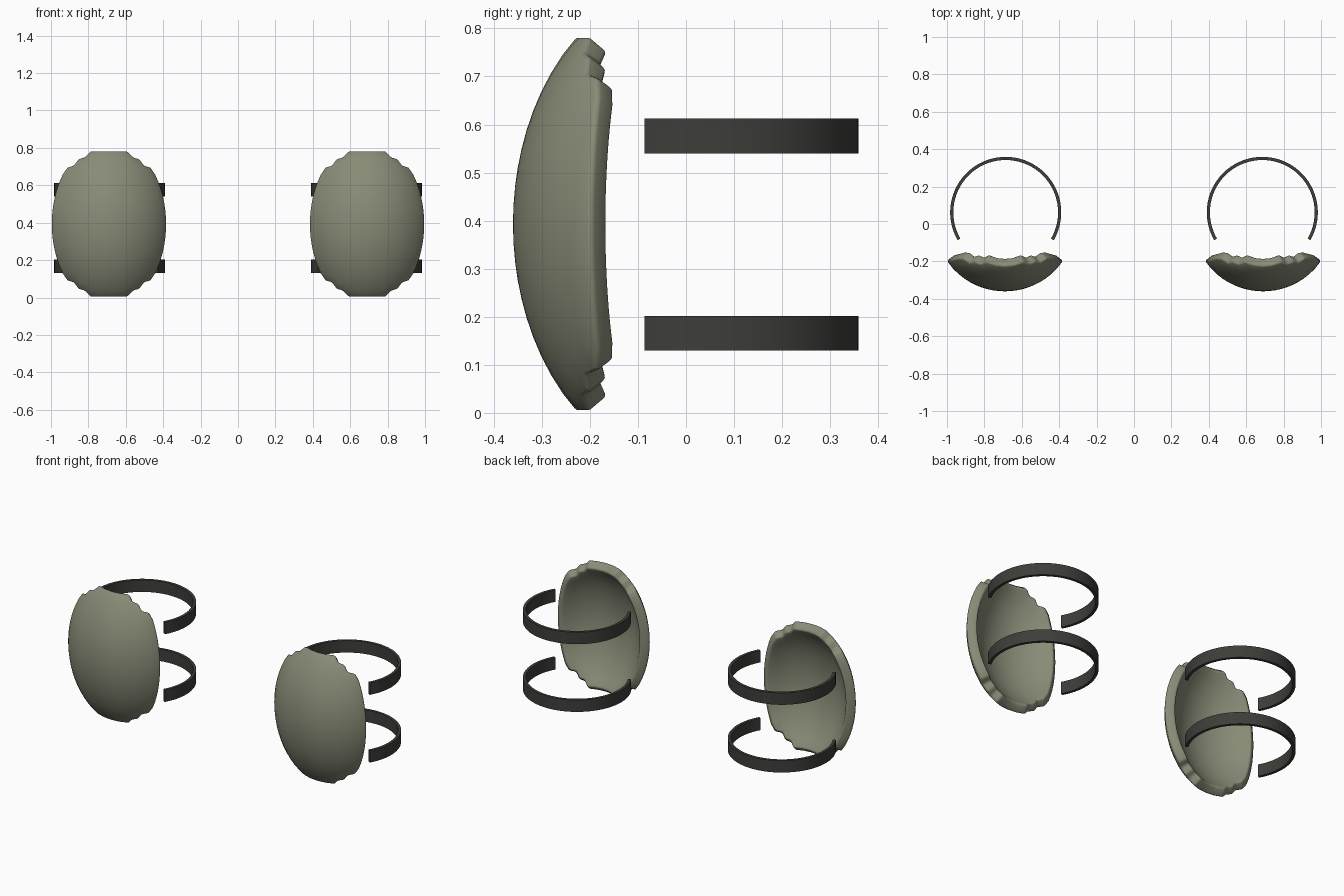
import bpy, bmesh, math
from mathutils import Vector

cube = bpy.data.objects.get("Cube")
if cube:
    bpy.data.objects.remove(cube, do_unlink=True)


def material(name, rgb):
    m = bpy.data.materials.new(name)
    m.use_nodes = True
    col = (*rgb, 1.0)
    m.diffuse_color = col
    bsdf = next(n for n in m.node_tree.nodes if n.type == 'BSDF_PRINCIPLED')
    bsdf.inputs["Base Color"].default_value = col
    bsdf.inputs["Roughness"].default_value = 0.8
    return m


OLIVE = material("olive_grey", (0.25, 0.26, 0.185))
BLACK = material("strap_black", (0.047, 0.047, 0.042))


def finish(name, bm, mat, loc):
    me = bpy.data.meshes.new(name)
    bm.to_mesh(me)
    bm.free()
    me.materials.append(mat)
    ob = bpy.data.objects.new(name, me)
    ob.location = loc
    bpy.context.collection.objects.link(ob)
    return ob


def smooth(ob, degrees):
    bpy.ops.object.select_all(action='DESELECT')
    ob.select_set(True)
    bpy.context.view_layer.objects.active = ob
    bpy.ops.object.shade_smooth_by_angle(angle=math.radians(degrees))


def pad_outline():
    # Stepped quarter outline, mirrored into a full loop
    steps = [(0.0, 0.392), (0.05, 0.392), (0.1, 0.392), (0.132, 0.36), (0.165, 0.35),
             (0.192, 0.315), (0.225, 0.305)]
    for i in range(1, 9):
        z = 0.305 * (1 - i / 8)
        steps.append((0.31 * math.sqrt(1 - (z / 0.455) ** 2), z))
    right = steps + [(x, -z) for x, z in reversed(steps[:-1])]
    return right + [(-x, z) for x, z in reversed(right[1:-1])]


def dome(x, z):
    r2 = (x / 0.31) ** 2 + (z / 0.42) ** 2
    return -0.36 + 0.36 * (1 - math.sqrt(1 - 0.7 * r2))


def make_pad(name, cx):
    # Domed skin of rings, thickened toward the back
    bm = bmesh.new()
    outline, rings = pad_outline(), 10
    n = len(outline)
    centre = bm.verts.new((0, dome(0, 0), 0))
    prev = None
    for k in range(1, rings + 1):
        s = k / rings
        ring = [bm.verts.new((x * s, dome(x * s, z * s), z * s)) for x, z in outline]
        for i in range(n):
            j = (i + 1) % n
            if prev:
                bm.faces.new((prev[i], prev[j], ring[j], ring[i]))
            else:
                bm.faces.new((centre, ring[j], ring[i]))
        prev = ring
    bm.normal_update()
    if sum((f.normal for f in bm.faces), Vector()).y > 0:
        bmesh.ops.reverse_faces(bm, faces=bm.faces[:])
    ob = finish(name, bm, OLIVE, (cx, 0, 0.393))
    smooth(ob, 40)
    solid = ob.modifiers.new("thickness", 'SOLIDIFY')
    solid.thickness = 0.055
    solid.offset = -1
    bevel = ob.modifiers.new("rounded_rim", 'BEVEL')
    bevel.width = 0.011
    bevel.segments = 3
    bevel.limit_method = 'ANGLE'
    bevel.angle_limit = math.radians(40)


def make_strap(name, cx, z):
    # Open band, wrapped around the back
    bm = bmesh.new()
    count, outer, inner, half = 48, 0.297, 0.28, 0.036
    prev = None
    for i in range(count + 1):
        a = math.radians(-30 + 240 * i / count)
        c, s = math.cos(a), math.sin(a)
        loop = [bm.verts.new((r * c, r * s, h)) for r, h in
                ((outer, -half), (outer, half), (inner, half), (inner, -half))]
        if prev:
            for k in range(4):
                m = (k + 1) % 4
                bm.faces.new((prev[k], loop[k], loop[m], prev[m]))
        else:
            bm.faces.new(loop)
        prev = loop
    bm.faces.new(prev[::-1])
    bmesh.ops.recalc_face_normals(bm, faces=bm.faces[:])
    smooth(finish(name, bm, BLACK, (cx, 0.062, z)), 30)


for side, sign in (("left", 1), ("right", -1)):
    make_pad(side + "_pad", sign * 0.69)
    make_strap(side + "_upper_strap", sign * 0.686, 0.576)
    make_strap(side + "_lower_strap", sign * 0.686, 0.166)
